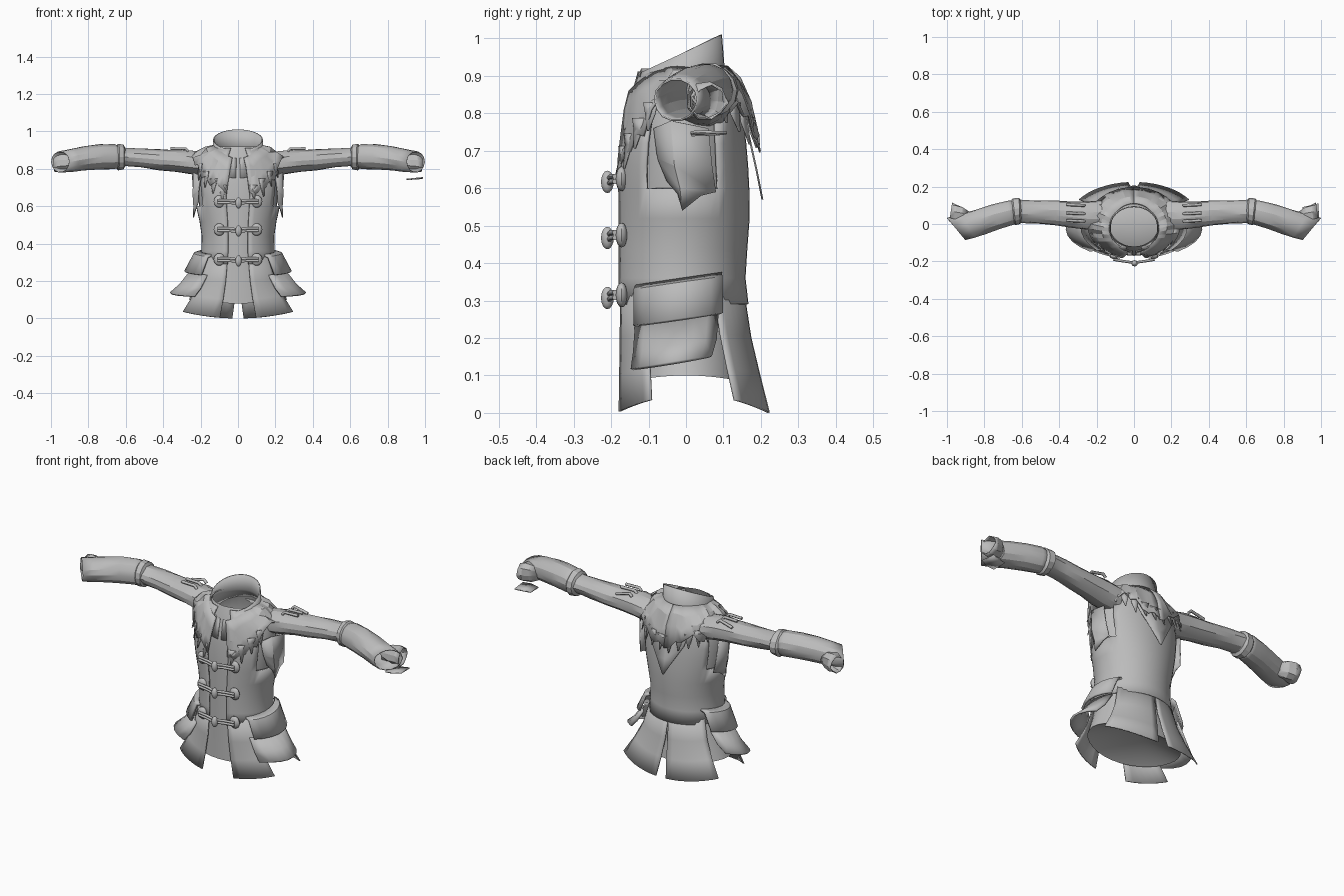
import bpy, bmesh, random
from math import sin, cos, radians, pi
from mathutils import Vector

random.seed(4)
if "Cube" in bpy.data.objects:
    bpy.data.objects.remove(bpy.data.objects["Cube"])

cloth = bpy.data.materials.new("grey_cloth")
cloth.use_nodes = True
cloth.diffuse_color = (0.5, 0.5, 0.5, 1)
cloth.node_tree.nodes["Principled BSDF"].inputs["Base Color"].default_value = (0.5, 0.5, 0.5, 1)


def finish(obj, mirror=False, thick=0, angle=35):
    """Material, shading, thickness and mirroring for one part."""
    obj.data.materials.append(cloth)
    if thick:
        m = obj.modifiers.new("thickness", "SOLIDIFY")
        m.thickness, m.offset = thick, 0
    if mirror:
        obj.modifiers.new("mirror", "MIRROR")
    bpy.ops.object.select_all(action="DESELECT")
    obj.select_set(True)
    bpy.context.view_layer.objects.active = obj
    bpy.ops.object.shade_smooth_by_angle(angle=radians(angle))
    return obj


def grid(name, rows, closed=False, cut=None, cap=None, **opts):
    """Skin rows of points; cut(centre) drops faces, cap is a closing tip."""
    bm = bmesh.new()
    v = [[bm.verts.new(p) for p in row] for row in rows]
    n = len(v[0])
    for a, b in zip(v, v[1:]):
        for i in range(n if closed else n - 1):
            j = (i + 1) % n
            bm.faces.new((a[i], a[j], b[j], b[i]))
    if cap:
        tip = bm.verts.new(cap)
        for i in range(n):
            bm.faces.new((v[-1][i], v[-1][(i + 1) % n], tip))
    if cut:
        gone = [f for f in bm.faces if cut(f.calc_center_median())]
        bmesh.ops.delete(bm, geom=gone, context="FACES")
    bmesh.ops.recalc_face_normals(bm, faces=bm.faces)
    me = bpy.data.meshes.new(name)
    bm.to_mesh(me)
    bm.free()
    obj = bpy.data.objects.new(name, me)
    bpy.context.collection.objects.link(obj)
    return finish(obj, **opts)


def shell(name, profile, a0=0, a1=360, n=32, lift=None, slant=0, **opts):
    """Oval rows (z, half width, front y, back y) swept from a0 to a1 degrees.
    lift(a, row) moves z; slant closes the last angle row by row."""
    closed = a1 - a0 == 360
    rows = []
    for k, (z, rx, yf, yb) in enumerate(profile):
        end = a1 - slant * k / (len(profile) - 1)
        row = []
        for i in range(n if closed else n + 1):
            a = radians(a0 + (end - a0) * i / n)
            dz = lift(a, k) if lift else 0
            row.append((rx * cos(a), (yf + yb) / 2 + (yb - yf) / 2 * sin(a), z + dz))
        rows.append(row)
    return grid(name, rows, closed=closed, **opts)


def tube(name, stations, n=14, rough=0.0, **opts):
    """Sleeve rings (x, y, z, width radius, height radius, yaw degrees)."""
    rows = []
    for x, y, z, ry, rz, yaw in stations:
        t, row = radians(yaw), []
        for i in range(n):
            a = 2 * pi * i / n
            s = 1 + random.uniform(-rough, rough)
            row.append((x + sin(t) * ry * cos(a) * s, y + cos(t) * ry * cos(a) * s, z + rz * sin(a) * s))
        rows.append(row)
    return grid(name, rows, closed=True, **opts)


def cord(name, points, radius):
    cu = bpy.data.curves.new(name, "CURVE")
    cu.dimensions, cu.bevel_depth, cu.bevel_resolution = "3D", radius, 1
    cu.use_fill_caps = True
    sp = cu.splines.new("POLY")
    sp.points.add(len(points) - 1)
    for p, co in zip(sp.points, points):
        p.co = (*co, 1)
    obj = bpy.data.objects.new(name, cu)
    bpy.context.collection.objects.link(obj)
    cu.materials.append(cloth)


# Inner body and the closed underskirt
shell("body_lining", [(0.26, .19, -.168, .14), (.42, .178, -.168, .148), (.58, .205, -.17, .152),
                      (.72, .222, -.167, .145), (.8, .215, -.155, .135), (.87, .185, -.138, .125),
                      (.92, .13, -.12, .105)])
shell("underskirt", [(.34, .188, -.166, .143), (.2, .225, -.165, .155), (.08, .262, -.165, .165)],
      lift=lambda a, k: .02 * cos(a) ** 2 if k == 2 else 0, cap=(0, 0, .19))

# Sleeveless vest with open front and armholes
shell("vest", [(.29, .2, -.183, .163), (.36, .192, -.183, .155), (.44, .19, -.183, .16),
               (.52, .202, -.183, .166), (.6, .22, -.184, .165), (.66, .229, -.184, .162),
               (.72, .236, -.178, .157), (.79, .228, -.162, .148), (.85, .205, -.147, .138),
               (.91, .14, -.13, .115)],
      -74, 254, 40, thick=.008, angle=22,
      cut=lambda c: c.z > .6 and abs(c.x) > .14 and -.1 < c.y < .085)

# Skirt panels
SKIRT = [(.34, .196, -.18, .15), (.2, .235, -.181, .172), (.1, .285, -.183, .196), (0, .35, -.185, .222)]
hem = lambda a, k: .05 * cos(a) ** 2 * k / 3
shell("front_skirt_panel", SKIRT, -74, -33, 6, lift=hem, thick=.006, mirror=True, angle=25)
shell("back_skirt_panel", SKIRT, 33, 90, 8, lift=hem, slant=5, thick=.006, mirror=True, angle=25)

# Pocket flaps on the hips
tilt = lambda a, k: .025 * sin(a)
shell("upper_pocket_flap", [(.355, .2, -.18, .16), (.345, .232, -.185, .162), (.25, .282, -.185, .162)],
      -46, 38, 7, thick=.012, mirror=True, lift=tilt)
shell("lower_pocket_flap", [(.25, .255, -.17, .15), (.18, .31, -.175, .145), (.135, .362, -.18, .13)],
      -50, 36, 7, thick=.01, mirror=True, lift=tilt)

# Standing collar, low at the front
def collar_lift(a, k):
    t = (1 - sin(a)) / 2
    if k == 2:
        return -.11 * t - .9 * max(0, t - .92)
    return -.07 * t if k == 1 else -.13 * t

shell("collar", [(.88, .15, -.165, .125), (.925, .132, -.145, .1), (1.01, .13, -.137, .093)],
      -86, 266, 36, lift=collar_lift, thick=.006)

# Ragged mantle over the shoulders and lapels
def ragged(a, k):
    drop = (.07, .11, .16, .19)[k] if sin(a) < 0 else (.0, .02, .06, .1)[k]
    return -drop * sin(a) ** 2 + random.uniform(-.012, .012) * k

for side, (a0, a1) in {"left": (-76, 90), "right": (90, 256)}.items():
    shell(side + "_mantle", [(.925, .125, -.155, .11), (.905, .175, -.168, .145),
                             (.875, .215, -.178, .172), (.845, .25, -.186, .195)],
          a0, a1, 22, lift=ragged, thick=.006, angle=15)
    # Loose tufts along the ragged edge
    for i in range(13):
        a = radians(a0 + (a1 - a0) * (i + .5) / 13)
        if abs(sin(a)) < .45:
            continue
        p = Vector((.238 * cos(a), .183 * sin(a), .85 - (.19 if sin(a) < 0 else .1) * sin(a) ** 2))
        w = Vector((-sin(a), cos(a), 0)) * .022
        out = Vector((cos(a) * .01, sin(a) * .016, -.045 - random.random() * .02))
        up = Vector((0, 0, .03))
        grid(f"{side}_tuft_{i}", [[p - w + up, p + w + up], [p - w * .7, p + w * .7], [p + out, p + out + w * .2]],
             thick=.004)

# Pointed back cape
grid("back_cape_point", [[(x * w, y, z) for x in (-1, 0, 1)] for w, y, z in
                         ((.13, .125, .86), (.105, .168, .74), (.05, .188, .65), (.004, .204, .57))],
     thick=.005)

# Torn cloth under the armhole
grid("armhole_scrap", [[(.2, -.085, .76), (.237, -.04, .78), (.243, .06, .76)],
                       [(.21, -.075, .68), (.24, -.03, .66), (.236, .07, .66)],
                       [(.212, -.05, .62), (.236, -.015, .6), (.226, .08, .59)],
                       [(.225, -.02, .585), (.238, -.01, .54), (.23, .04, .58)]],
     mirror=True, thick=.006, angle=10)

# Sleeves
tube("upper_sleeve", [(.17, .045, .825, .08, .062, 0), (.25, .045, .835, .078, .064, 0),
                      (.33, .052, .842, .07, .06, 0), (.42, .06, .848, .066, .056, 0),
                      (.52, .064, .857, .062, .052, 0), (.6, .067, .862, .06, .05, 0),
                      (.635, .067, .862, .066, .06, 4)], rough=.05, mirror=True, angle=20)
tube("elbow_fold", [(.6, .067, .862, .05, .045, 0), (.612, .067, .862, .07, .066, 2),
                    (.64, .064, .862, .072, .07, 6), (.66, .062, .862, .055, .05, 8)],
     rough=.05, mirror=True, angle=20)
tube("forearm_sleeve", [(.63, .066, .862, .06, .055, 6), (.665, .058, .865, .064, .066, 12),
                        (.74, .038, .863, .067, .066, 18), (.82, .012, .855, .068, .063, 24),
                        (.89, -.01, .845, .071, .06, 32), (.95, -.027, .836, .074, .055, 40)],
     rough=.025, mirror=True, thick=.005, angle=25)
tube("crumpled_cuff", [(.88, .035, .835, .03, .03, 0), (.92, .05, .832, .045, .046, -6),
                       (.955, .055, .83, .048, .05, -8), (.98, .06, .828, .046, .044, -8)],
     n=9, rough=.16, mirror=True, thick=.004, angle=10)

# Loose scrap below the left cuff
grid("loose_scrap", [[(.905, .015, .742), (.9, .09, .745)], [(.95, .012, .748), (.945, .1, .746)],
                     [(.99, .03, .752), (.985, .11, .748)]], thick=.007)

# Shoulder straps
for s, label in ((1, "left"), (-1, "right")):
    for i, y in enumerate((.015, .055, .1)):
        cord(f"{label}_shoulder_strap_{i + 1}",
             [(s * .265, y, .893), (s * .28, y, .908), (s * .36, y + .004, .908 - .02 * (i == 2))], .008)


# Toggle fastenings
def toggle_part(name, at, scale, mirror=False):
    bpy.ops.mesh.primitive_uv_sphere_add(segments=12, ring_count=8)
    obj = bpy.context.object
    obj.name = name
    for v in obj.data.vertices:
        v.co = Vector(at) + v.co * Vector(scale)
    finish(obj, mirror=mirror)


for i, z in enumerate((.625, .475, .315)):
    toggle_part(f"toggle_button_{i + 1}", (.1, -.172, z), (.03, .016, .033), True)
    toggle_part(f"toggle_barrel_{i + 1}", (.003, -.21, z - .008), (.017, .017, .03))
    for dz in (-.007, .007):
        cord(f"toggle_cord_{i + 1}", [(-.11, -.19, z + dz), (-.05, -.2, z + dz), (0, -.207, z - .006 + dz),
                                      (.05, -.2, z + dz), (.11, -.19, z + dz)], .007)
